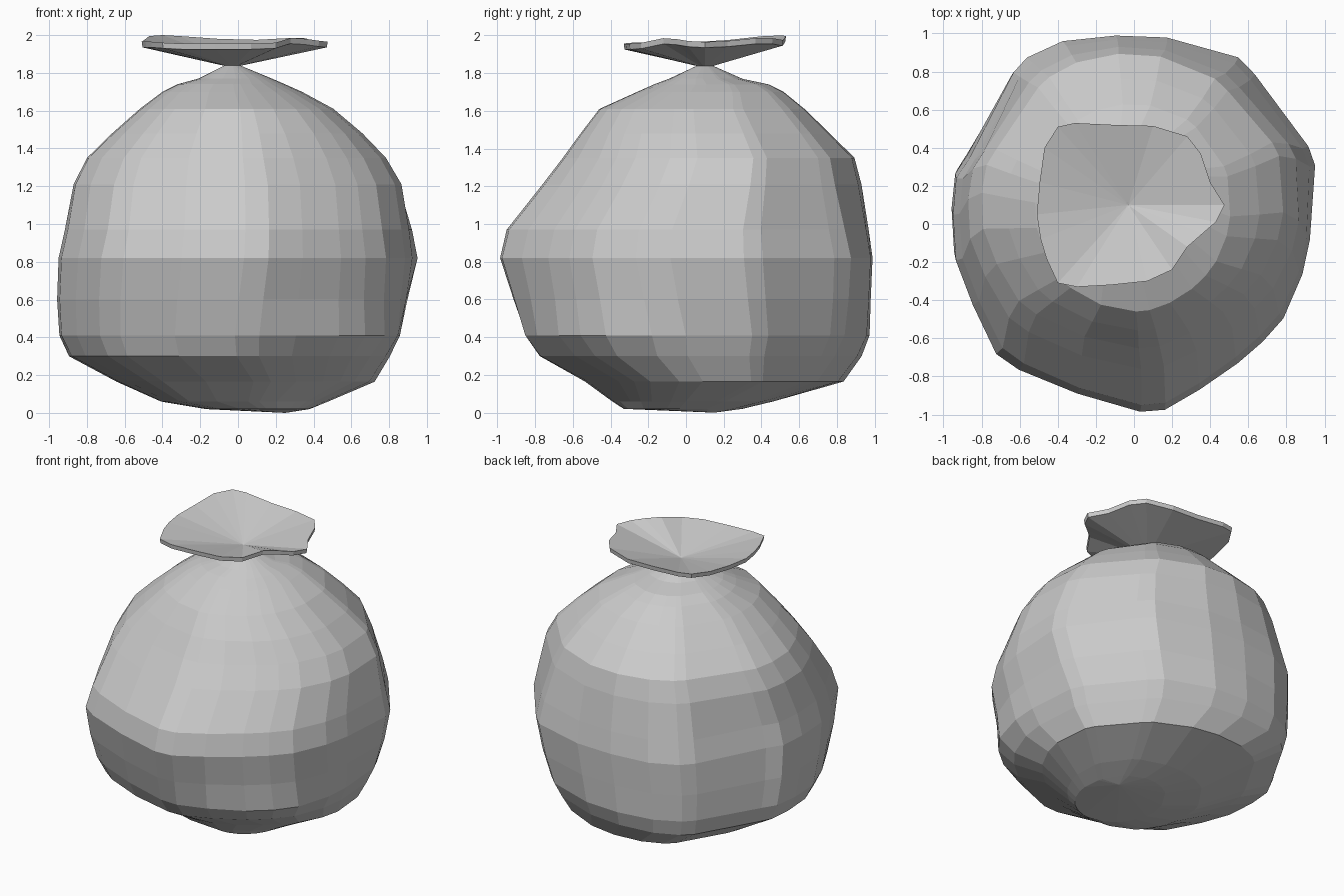
import bpy, bmesh
from math import atan2, cos, sin, pi

# Body plan outline (counter-clockwise seen from above)
PLAN = [(0.03, -0.98), (0.16, -0.97), (0.34, -0.86), (0.54, -0.72), (0.67, -0.61),
        (0.78, -0.49), (0.88, -0.26), (0.92, -0.08), (0.955, 0.31), (0.92, 0.41),
        (0.635, 0.79), (0.55, 0.88), (0.17, 0.98), (-0.1, 0.99), (-0.38, 0.965),
        (-0.57, 0.88), (-0.64, 0.8), (-0.87, 0.34), (-0.94, 0.24), (-0.955, 0.05),
        (-0.94, -0.19), (-0.85, -0.42), (-0.73, -0.68), (-0.61, -0.76), (-0.3, -0.88)]

# Body levels: z, xmin, xmax, ymin, ymax, roundness
LEVELS = [(0.02, -0.17, 0.38, -0.33, 0.30, 1), (0.06, -0.40, 0.48, -0.39, 0.46, .9),
          (0.165, -0.63, 0.75, -0.54, 0.83, .6), (0.30, -0.89, 0.82, -0.77, 0.93, .4),
          (0.41, -0.95, 0.86, -0.83, 0.98, .3), (0.60, -0.96, 0.91, -0.91, 0.98, .2),
          (0.82, -0.95, 0.955, -0.99, 0.985, .1), (0.97, -0.92, 0.94, -0.96, 0.97, .2),
          (1.21, -0.88, 0.90, -0.77, 0.945, .4), (1.35, -0.81, 0.81, -0.66, 0.91, .5),
          (1.48, -0.67, 0.67, -0.56, 0.77, .7), (1.61, -0.52, 0.51, -0.46, 0.63, .8),
          (1.70, -0.40, 0.34, -0.26, 0.52, 1), (1.74, -0.32, 0.25, -0.17, 0.44, 1),
          (1.77, -0.21, 0.18, -0.09, 0.30, 1), (1.84, -0.07, 0.01, 0.06, 0.14, 1)]

# Corner fullness by level: back right, back left, front left, front right
CORNERS = {0.06: (1.04, 1.04, 1.06, .98),
           0.165: (.92, 1.06, 1.04, .95), 0.30: (.95, 1.02, 1.01, 1.04),
           0.41: (.96, .98, 1, 1.11), 0.60: (.99, .99, 1, 1.04),
           0.97: (.98, .99, .99, .98),
           1.21: (.93, .96, .99, .97), 1.35: (.93, .95, .99, .98),
           1.48: (.97, .98, 1, 1)}

# Open mouth rim: x, y, top z
RIM = [(-0.3, -0.33, 1.955), (-0.12, -0.32, 1.955), (0.07, -0.3, 1.955),
       (0.2, -0.24, 1.96), (0.28, -0.12, 1.985), (0.36, -0.05, 1.98),
       (0.43, 0.01, 1.97), (0.475, 0.1, 1.965), (0.4, 0.22, 1.97),
       (0.35, 0.37, 1.985), (0.28, 0.46, 1.985), (0.1, 0.515, 1.975),
       (-0.1, 0.52, 1.98), (-0.31, 0.53, 1.995), (-0.4, 0.51, 2.0),
       (-0.47, 0.4, 1.995), (-0.495, 0.22, 1.975), (-0.51, 0.05, 1.965),
       (-0.49, -0.08, 1.965), (-0.46, -0.18, 1.965), (-0.4, -0.31, 1.96)]


def loft(name, rings, start, end):
    """Skin closed rings and cap both ends with a point fan."""
    bm = bmesh.new()
    vs = [[bm.verts.new(p) for p in r] for r in rings]
    n = len(rings[0])
    a, b = bm.verts.new(start), bm.verts.new(end)
    for i in range(n):
        j = (i + 1) % n
        bm.faces.new((a, vs[0][j], vs[0][i]))
        for lo, hi in zip(vs, vs[1:]):
            bm.faces.new((lo[i], lo[j], hi[j], hi[i]))
        bm.faces.new((b, vs[-1][i], vs[-1][j]))
    bmesh.ops.recalc_face_normals(bm, faces=bm.faces)
    me = bpy.data.meshes.new(name)
    bm.to_mesh(me)
    bm.free()
    ob = bpy.data.objects.new(name, me)
    bpy.context.collection.objects.link(ob)
    return ob


def body_ring(z, x0, x1, y0, y1, k):
    """Fit the plan into the extents, rounded and with adjusted corners."""
    ring = []
    for x, y in PLAN:
        u, v = x / 0.955, y / 0.985
        t = atan2(v, u)
        f = 1 + sum((c - 1) * max(0, cos(t - pi / 4 - i * pi / 2)) ** 5
                    for i, c in enumerate(CORNERS.get(z, ())))
        u, v = (u + (cos(t) - u) * k) * f, (v + (sin(t) - v) * k) * f
        ring.append(((x0 + x1) / 2 + u * (x1 - x0) / 2,
                     (y0 + y1) / 2 + v * (y1 - y0) / 2, z))
    return ring


# Bulging sack body
loft("sack_body", [body_ring(*lv) for lv in LEVELS], (0.25, 0.15, 0), (-0.03, 0.1, 1.845))

# Flared mouth: outer cone, thin lip, inner cone
CX, CY = -0.03, 0.1


def neck_ring(r, z):
    return [(CX + r * cos(t), CY + r * sin(t), z)
            for t in (atan2(y - CY, x - CX) for x, y, _ in RIM)]


lower = [(CX + (x - CX) * 0.99, CY + (y - CY) * 0.99, z - 0.03) for x, y, z in RIM]
loft("sack_mouth", [neck_ring(0.045, 1.838), lower, RIM, neck_ring(0.016, 1.865)],
     (CX, CY, 1.835), (CX, CY, 1.86))
